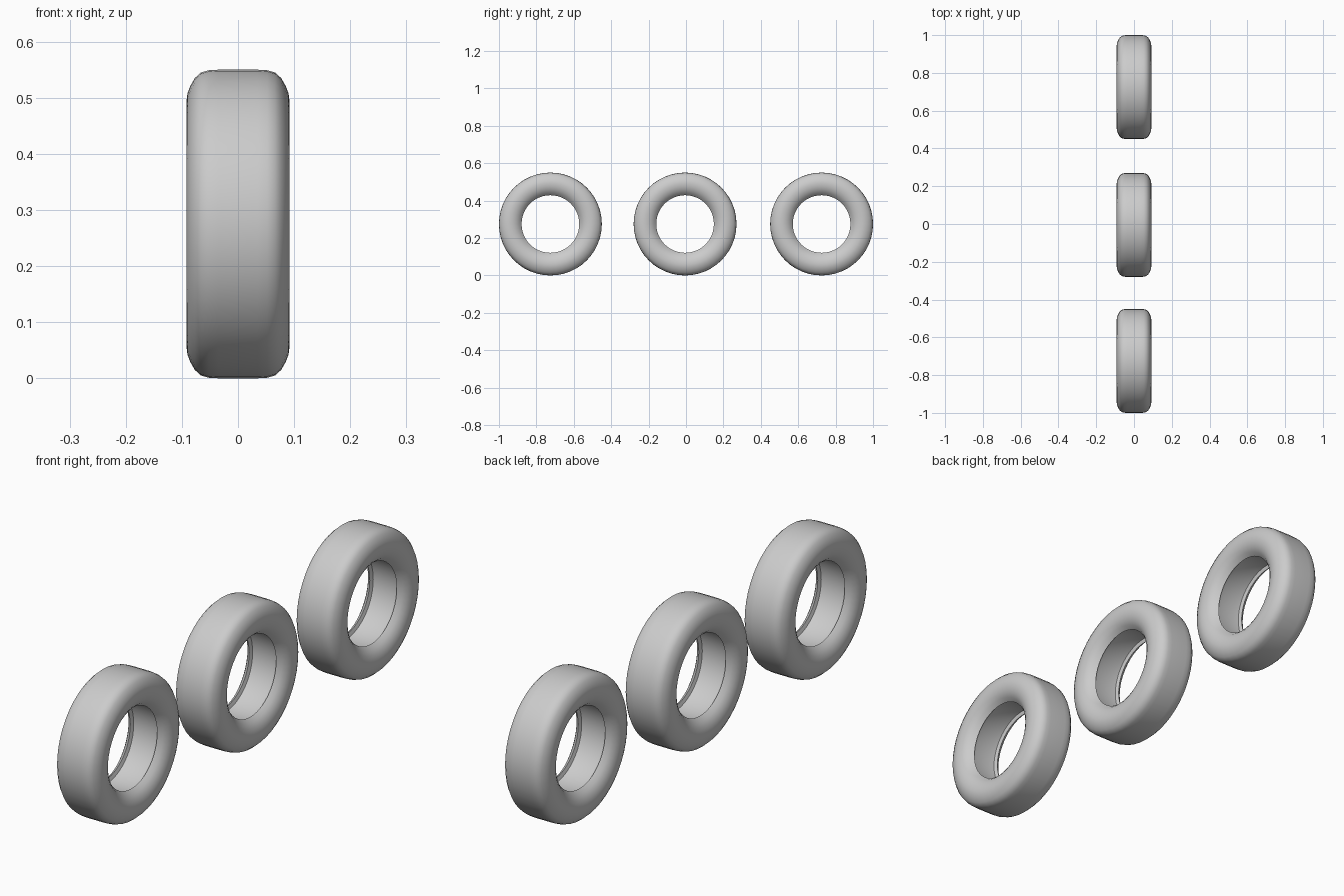
import bpy, bmesh, math

if "Cube" in bpy.data.objects:
    bpy.data.objects.remove(bpy.data.objects["Cube"])

SEGMENTS = 48

rubber = bpy.data.materials.new("light_grey_rubber")
rubber.diffuse_color = (0.6, 0.6, 0.6, 1)
rubber.use_nodes = True
rubber.node_tree.nodes["Principled BSDF"].inputs["Base Color"].default_value = rubber.diffuse_color

# Half cross-section (x, radius): tread, shoulder, sidewall, bead lip, inner channel
half = [(0.035, 0.275), (0.052, 0.274), (0.066, 0.270), (0.077, 0.260),
        (0.085, 0.246), (0.090, 0.233), (0.092, 0.218), (0.090, 0.200),
        (0.084, 0.183), (0.073, 0.167), (0.057, 0.154),
        (0.052, 0.168), (0.030, 0.171)]
profile = half + [(-x, r) for x, r in reversed(half)]


def make_tyre(name, y):
    bm = bmesh.new()
    rings = []
    for i in range(SEGMENTS):
        a = 2 * math.pi * i / SEGMENTS
        rings.append([bm.verts.new((x, r * math.cos(a), r * math.sin(a)))
                      for x, r in profile])
    n = len(profile)
    for i in range(SEGMENTS):
        p, q = rings[i], rings[(i + 1) % SEGMENTS]
        for j in range(n):
            k = (j + 1) % n
            bm.faces.new((p[j], p[k], q[k], q[j]))
    bmesh.ops.recalc_face_normals(bm, faces=bm.faces)
    mesh = bpy.data.meshes.new(name)
    bm.to_mesh(mesh)
    bm.free()
    mesh.materials.append(rubber)
    obj = bpy.data.objects.new(name, mesh)
    obj.location = (0, y, 0.275)
    bpy.context.collection.objects.link(obj)
    # Smooth shading that keeps the bead edge sharp
    bpy.ops.object.select_all(action='DESELECT')
    obj.select_set(True)
    bpy.context.view_layer.objects.active = obj
    bpy.ops.object.shade_smooth_by_angle(angle=math.radians(40))


# Three tyres in a row
for name, y in (("front_tyre", -0.725), ("middle_tyre", -0.005), ("rear_tyre", 0.725)):
    make_tyre(name, y)
